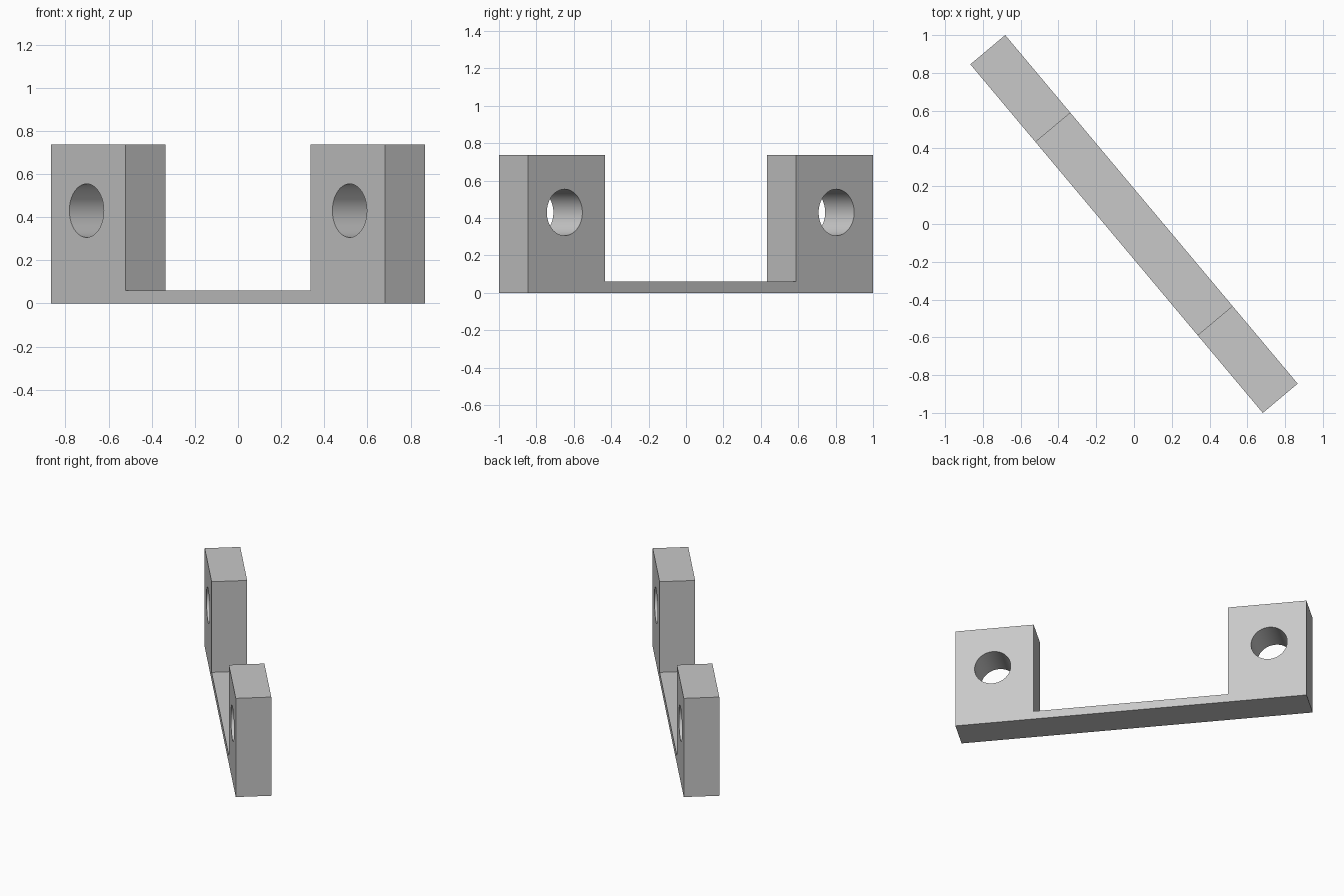
import bpy
import bmesh
from math import radians
from mathutils import Matrix

LENGTH, DEPTH, HEIGHT = 2.409, 0.241, 0.736
POST, FLOOR = 0.537, 0.06
HOLE_INSET, HOLE_Z, HOLE_RADIUS = 0.256, 0.43, 0.124

cube = bpy.data.objects.get("Cube")
if cube:
    bpy.data.objects.remove(cube, do_unlink=True)

grey = bpy.data.materials.new("plain grey")
grey.use_nodes = True
colour = (0.58, 0.58, 0.58, 1)
grey.diffuse_color = colour
grey.node_tree.nodes["Principled BSDF"].inputs["Base Color"].default_value = colour


def make_object(name, bm):
    mesh = bpy.data.meshes.new(name)
    bmesh.ops.recalc_face_normals(bm, faces=bm.faces)
    bm.to_mesh(mesh)
    bm.free()
    mesh.materials.append(grey)
    obj = bpy.data.objects.new(name, mesh)
    bpy.context.collection.objects.link(obj)
    return obj


# U-shaped bracket: half profile mirrored, then extruded through its depth
end, inner = LENGTH / 2, LENGTH / 2 - POST
half = [(end, 0), (end, HEIGHT), (inner, HEIGHT), (inner, FLOOR)]
profile = half + [(-x, z) for x, z in reversed(half)]
bm = bmesh.new()
face = bm.faces.new([bm.verts.new((x, -DEPTH / 2, z)) for x, z in profile])
side = bmesh.ops.extrude_face_region(bm, geom=[face])["geom"]
bmesh.ops.translate(bm, vec=(0, DEPTH, 0),
                    verts=[v for v in side if isinstance(v, bmesh.types.BMVert)])
bracket = make_object("bracket", bm)

# Round bolt hole through each post
bm = bmesh.new()
for sign in (-1, 1):
    place = Matrix.Translation((sign * (end - HOLE_INSET), 0, HOLE_Z))
    bmesh.ops.create_cone(bm, cap_ends=True, segments=64, radius1=HOLE_RADIUS,
                          radius2=HOLE_RADIUS, depth=DEPTH * 2,
                          matrix=place @ Matrix.Rotation(radians(90), 4, 'X'))
cutter = make_object("hole_cutter", bm)
cutter.hide_render = True

cut = bracket.modifiers.new("bolt holes", 'BOOLEAN')
cut.operation = 'DIFFERENCE'
cut.solver = 'EXACT'
cut.object = cutter
bpy.ops.object.select_all(action='DESELECT')
bracket.select_set(True)
bpy.context.view_layer.objects.active = bracket
bpy.ops.object.modifier_apply(modifier=cut.name)
bpy.data.objects.remove(cutter, do_unlink=True)

# Smooth hole walls, crisp edges, and the diagonal stance
bpy.ops.object.shade_smooth_by_angle(angle=radians(30))
bracket.rotation_euler.z = radians(-50)
